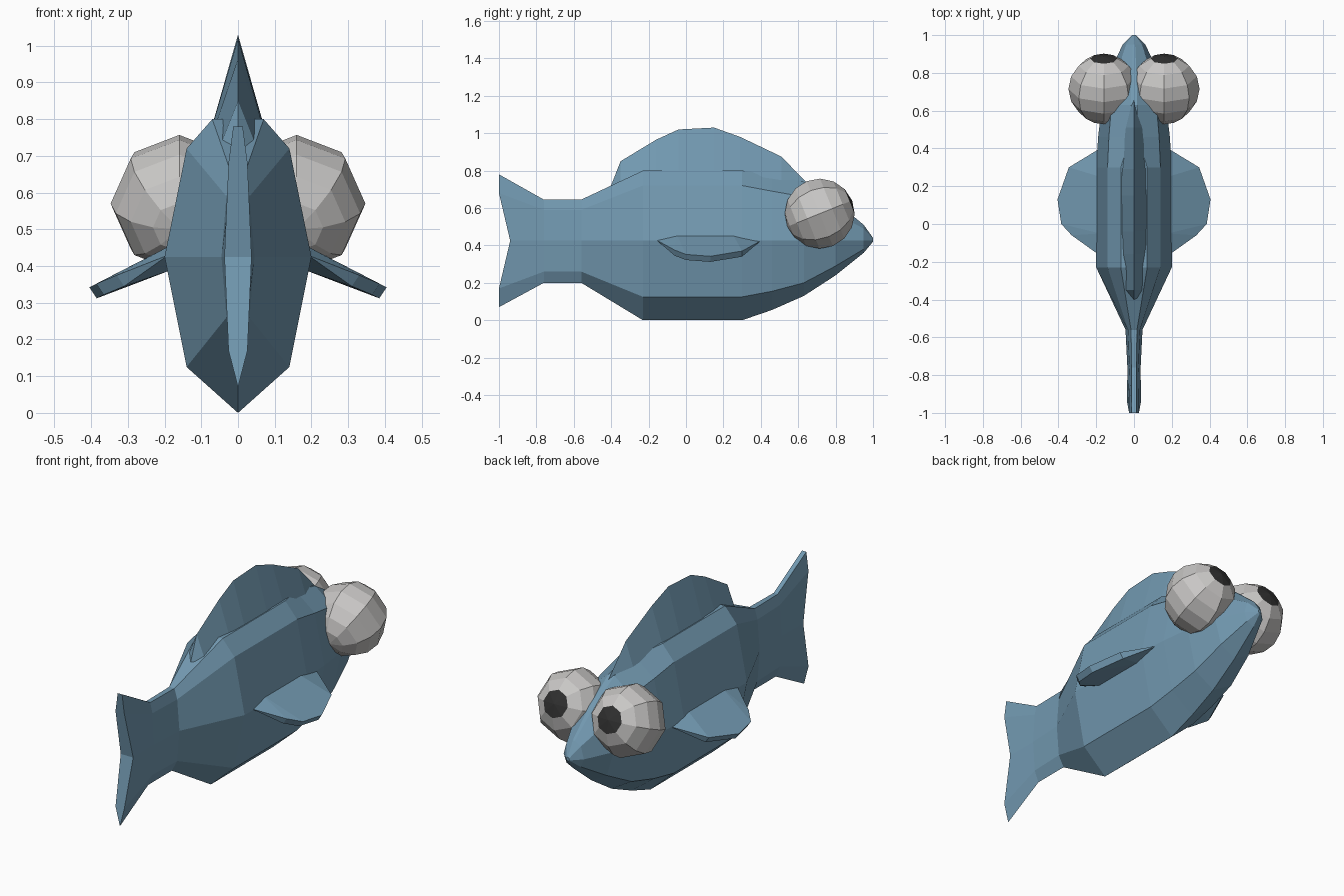
import bpy
import bmesh
import math

default_cube = bpy.data.objects.get("Cube")
if default_cube:
    bpy.data.objects.remove(default_cube, do_unlink=True)


def make_material(name, red, green, blue):
    material = bpy.data.materials.new(name)
    material.use_nodes = True
    colour = (red, green, blue, 1)
    material.diffuse_color = colour
    shader = material.node_tree.nodes["Principled BSDF"]
    shader.inputs["Base Color"].default_value = colour
    shader.inputs["Roughness"].default_value = 0.8
    return material


fish_blue = make_material("fish blue", 0.17, 0.32, 0.44)
eye_white = make_material("eye white", 0.58, 0.57, 0.56)
pupil_black = make_material("pupil black", 0.03, 0.03, 0.03)


def finish(bm, name, materials):
    """Turn a bmesh into a flat shaded object."""
    bmesh.ops.recalc_face_normals(bm, faces=bm.faces)
    mesh = bpy.data.meshes.new(name)
    bm.to_mesh(mesh)
    bm.free()
    for material in materials:
        mesh.materials.append(material)
    obj = bpy.data.objects.new(name, mesh)
    bpy.context.scene.collection.objects.link(obj)
    return obj


def loft(bm, rings):
    """Bridge a list of equal point rings and return their vertices."""
    loops = [[bm.verts.new(point) for point in ring] for ring in rings]
    for near, far in zip(loops, loops[1:]):
        count = len(near)
        for i in range(count):
            j = (i + 1) % count
            bm.faces.new((near[i], near[j], far[j], far[i]))
    return loops


def body_ring(y, width, keel, low, high, top, notch=0):
    """Faceted section: keel, lower side, widest line, upper side, ridge."""
    ridge = width * (0.35 if y < 0.4 else 0.1)
    side = [
        (width * 0.7, y, low),
        (width, y + notch, 0.425),
        (width * 0.7, y, high),
        (ridge, y, top),
    ]
    mirrored = [(-px, py, pz) for px, py, pz in reversed(side)]
    return [(0, y, keel)] + side + mirrored


# Body and tail: sections from the forked tail to the nose
bm = bmesh.new()
body_loops = loft(bm, [
    body_ring(-1, 0.037, 0.07, 0.17, 0.68, 0.78, notch=0.06),
    body_ring(-0.76, 0.035, 0.2, 0.26, 0.59, 0.645),
    body_ring(-0.56, 0.045, 0.2, 0.26, 0.59, 0.645),
    body_ring(-0.23, 0.2, 0, 0.125, 0.72, 0.8),
    body_ring(0.3, 0.2, 0, 0.125, 0.72, 0.8),
    body_ring(0.46, 0.19, 0.055, 0.155, 0.69, 0.78),
    body_ring(0.63, 0.17, 0.13, 0.2, 0.66, 0.74),
    body_ring(0.8, 0.13, 0.24, 0.29, 0.57, 0.635),
    body_ring(0.95, 0.06, 0.36, 0.38, 0.49, 0.51),
    body_ring(1, 0.01, 0.42, 0.423, 0.435, 0.44),
])
tail, nose = body_loops[0], body_loops[-1]
bm.faces.new(nose)
bm.faces.new([tail[i] for i in (0, 1, 2, 7, 8)])
bm.faces.new(tail[2:8])
finish(bm, "body", [fish_blue])

# Dorsal fin: triangular sections sunk into the back
bm = bmesh.new()
dorsal_outline = [
    (-0.4, 0.722, 0.02), (-0.35, 0.85, 0.06), (-0.16, 0.965, 0.09),
    (-0.04, 1.02, 0.094), (0.15, 1.03, 0.094), (0.29, 0.98, 0.094),
    (0.51, 0.875, 0.06), (0.66, 0.72, 0.02),
]
base = 0.7
fin_loops = loft(bm, [
    [(-half, y, base), (half, y, base), (0, y, top)]
    for y, top, half in dorsal_outline
])
bm.faces.new(fin_loops[0])
bm.faces.new(fin_loops[-1])
finish(bm, "dorsal_fin", [fish_blue])


def make_side_fin(name, side):
    """Drooping faceted paddle with a thin outer edge."""
    rim = [(0.33, -0.06, 0.375), (0.385, 0, 0.352),
           (0.405, 0.13, 0.342), (0.345, 0.3, 0.37)]
    under = [(x - 0.02, y, z - 0.03) for x, y, z in rim]
    root = [(0.18, y, z) for y in (-0.05, 0.25) for z in (0.39, 0.458)]
    ends = [(0.19, -0.16, 0.43), (0.18, 0.4, 0.425)]
    bm = bmesh.new()
    for x, y, z in rim + under + root + ends:
        bm.verts.new((side * x, y, z))
    bmesh.ops.convex_hull(bm, input=bm.verts)
    bmesh.ops.dissolve_limit(bm, angle_limit=math.radians(2),
                             verts=bm.verts, edges=bm.edges)
    finish(bm, name, [fish_blue])


def make_eye(name, side):
    """Coarse ball whose pole cap forms the pupil, looking up and ahead."""
    radius = 0.187
    bm = bmesh.new()
    bmesh.ops.create_uvsphere(bm, u_segments=8, v_segments=8, radius=radius)
    for face in bm.faces:
        is_pupil = face.calc_center_median().z > radius * 0.9
        face.material_index = 1 if is_pupil else 0
    eye = finish(bm, name, [eye_white, pupil_black])
    eye.location = (side * 0.16, 0.715, 0.57)
    eye.rotation_euler.x = math.radians(-68)


# Paired parts
for label, side in (("left", 1), ("right", -1)):
    make_side_fin(label + "_side_fin", side)
    make_eye(label + "_eye", side)
